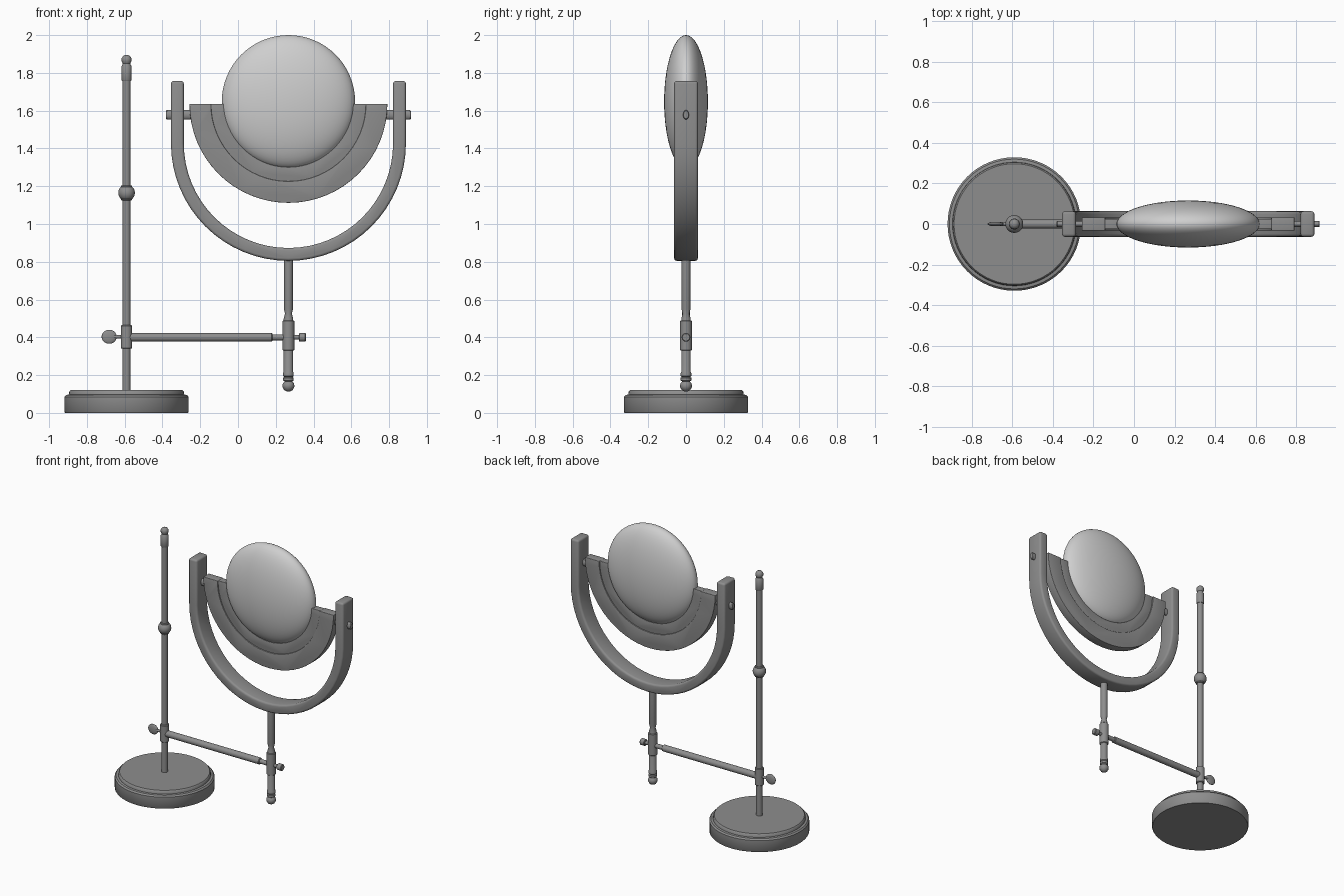
import bpy, bmesh, math
from mathutils import Matrix, Vector

old = bpy.data.objects.get("Cube")
if old:
    bpy.data.objects.remove(old, do_unlink=True)


def material(name, v):
    m = bpy.data.materials.new(name)
    m.use_nodes = True
    m.diffuse_color = (v, v, v, 1)
    m.node_tree.nodes["Principled BSDF"].inputs["Base Color"].default_value = (v, v, v, 1)
    return m


GREY = material("grey metal", 0.27)
PALE = material("pale glass", 0.62)
POLE_X, HEAD_X = -0.59, 0.267


def finish(name, bm, mat, angle=40):
    bmesh.ops.recalc_face_normals(bm, faces=bm.faces)
    me = bpy.data.meshes.new(name)
    bm.to_mesh(me)
    bm.free()
    me.materials.append(mat)
    ob = bpy.data.objects.new(name, me)
    bpy.context.collection.objects.link(ob)
    bpy.ops.object.select_all(action='DESELECT')
    ob.select_set(True)
    bpy.context.view_layer.objects.active = ob
    bpy.ops.object.shade_smooth_by_angle(angle=math.radians(angle))
    return ob


def lathe(name, profile, x, z=0, along_x=False, sides=24, mat=GREY):
    """Turn a (radius, height) profile around z, or around x."""
    bm = bmesh.new()
    rings = []
    for r, h in profile:
        rings.append([bm.verts.new((r * math.cos(a), r * math.sin(a), h))
                      for a in (math.tau * i / sides for i in range(sides))])
    for lo, hi in zip(rings, rings[1:]):
        for i in range(sides):
            j = (i + 1) % sides
            bm.faces.new((lo[i], lo[j], hi[j], hi[i]))
    bm.faces.new(rings[0])
    bm.faces.new(rings[-1])
    if along_x:
        bm.transform(Matrix.Rotation(math.pi / 2, 4, 'Y'))
    bm.transform(Matrix.Translation((x, 0, z)))
    return finish(name, bm, mat)


def rod(name, r, a, b, x=0, z=0, along_x=False, bevel=0.004):
    prof = [(r - bevel, a), (r, a + bevel), (r, b - bevel), (r - bevel, b)]
    return lathe(name, prof, x, z, along_x)


def ball(name, size, centre, mat=GREY, u=24, v=16):
    bm = bmesh.new()
    bmesh.ops.create_uvsphere(bm, u_segments=u, v_segments=v, radius=1)
    bm.transform(Matrix.Translation(centre) @ Matrix.Diagonal((*size, 1)))
    return finish(name, bm, mat, 60)


def plate(name, outline, depth, bevel):
    """Extrude an (x, z) outline symmetrically in y, with softened edges."""
    bm = bmesh.new()
    face = bm.faces.new([bm.verts.new((x, -depth, z)) for x, z in outline])
    out = bmesh.ops.extrude_face_region(bm, geom=[face])
    moved = [g for g in out["geom"] if isinstance(g, bmesh.types.BMVert)]
    bmesh.ops.translate(bm, verts=moved, vec=Vector((0, 2 * depth, 0)))
    bmesh.ops.recalc_face_normals(bm, faces=bm.faces)
    edges = [e for e in bm.edges if e.calc_face_angle(0) > 1]
    bmesh.ops.bevel(bm, geom=edges, offset=bevel, segments=3, profile=0.5, affect='EDGES')
    return finish(name, bm, GREY, 35)


def arc(r, z, n=32):
    """Lower half circle from left to right."""
    return [(HEAD_X - r * math.cos(math.pi * i / n), z - r * math.sin(math.pi * i / n))
            for i in range(n + 1)]


# Stepped round base
lathe("base", [(0.325, 0), (0.329, 0.005), (0.329, 0.085), (0.32, 0.095), (0.305, 0.097),
               (0.303, 0.114), (0.297, 0.12)], POLE_X, sides=64)

# Tall pole with collar ball and finial
rod("pole", 0.021, 0.1, 1.78, POLE_X)
ball("pole_ball", (0.044, 0.044, 0.044), (POLE_X, 0, 1.165))
rod("pole_ball_ring", 0.03, 1.125, 1.205, POLE_X)
lathe("pole_cap", [(0.024, 1.757), (0.027, 1.762), (0.027, 1.835), (0.022, 1.842),
                   (0.02, 1.85), (0.026, 1.862), (0.026, 1.877), (0.018, 1.89),
                   (0.006, 1.895)], POLE_X)

# Pole clamp with thumb screw
rod("pole_clamp", 0.03, 0.34, 0.465, POLE_X)
rod("thumb_screw_stem", 0.009, -0.67, POLE_X, 0, 0.403, True)
ball("thumb_screw_head", (0.04, 0.011, 0.037), (-0.682, 0, 0.403))

# Horizontal arm
rod("arm", 0.023, POLE_X, 0.182, 0, 0.4, True)
rod("arm_tip", 0.016, 0.17, HEAD_X, 0, 0.4, True)
rod("arm_screw", 0.012, HEAD_X, 0.33, 0, 0.4, True)
rod("arm_knob", 0.023, 0.322, 0.36, 0, 0.4, True)

# Head post with clamp and turned foot
lathe("head_post", [(0.006, 0.112), (0.022, 0.12), (0.032, 0.138), (0.03, 0.155),
                    (0.02, 0.166), (0.028, 0.172), (0.028, 0.186), (0.022, 0.19),
                    (0.028, 0.196), (0.028, 0.212), (0.025, 0.218), (0.025, 0.5),
                    (0.018, 0.525), (0.024, 0.55), (0.024, 0.83)], HEAD_X)
rod("head_clamp", 0.031, 0.33, 0.49, HEAD_X)

# U-shaped yoke
outer, inner = arc(0.622, 1.427), arc(0.554, 1.427)
top = 1.757
plate("yoke", [(outer[0][0], top)] + outer + [(outer[-1][0], top), (inner[-1][0], top)]
      + inner[::-1] + [(inner[0][0], top)], 0.063, 0.014)

# Half-ring cradle in two steps
plate("cradle_outer", arc(0.524, 1.636) + arc(0.41, 1.636)[::-1], 0.032, 0.003)
plate("cradle_inner", arc(0.412, 1.636) + arc(0.335, 1.636)[::-1], 0.025, 0.003)

# Pivot pins on both sides
for side, sign in (("left", 1), ("right", -1)):
    a, b = sorted((HEAD_X + sign * 0.5, HEAD_X + sign * 0.648))
    pin = rod(side + "_pivot_pin", 0.025, a, b, 0, 1.578, True)
    pin.scale.y = 0.62

# Lens-shaped disc
bm = bmesh.new()
bmesh.ops.create_uvsphere(bm, u_segments=64, v_segments=32, radius=1)
bm.transform(Matrix.Translation((HEAD_X, 0, 1.647)) @ Matrix.Diagonal((0.353, 0.116, 0.353, 1))
             @ Matrix.Rotation(math.pi / 2, 4, 'X'))
finish("mirror_disc", bm, PALE, 60)
